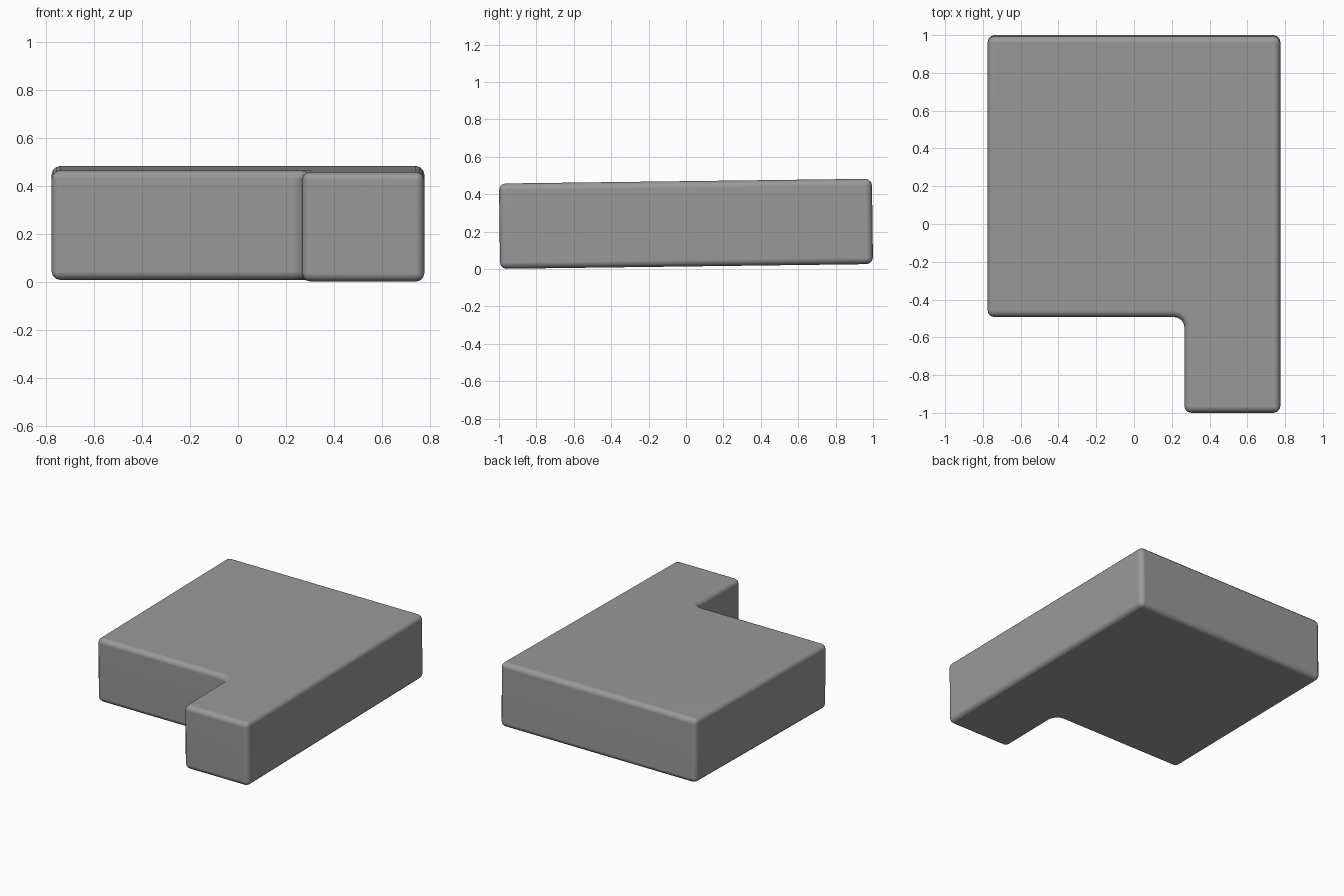
import bpy, bmesh

if "Cube" in bpy.data.objects:
    bpy.data.objects.remove(bpy.data.objects["Cube"])

# L-shaped outline: wide slab with a short arm at the front right
outline = [(-0.775, 0.997), (-0.775, -0.49), (0.267, -0.49),
           (0.267, -0.997), (0.775, -0.997), (0.775, 0.997)]
thickness = 0.456

bm = bmesh.new()
face = bm.faces.new([bm.verts.new((x, y, -thickness / 2)) for x, y in outline])
ext = bmesh.ops.extrude_face_region(bm, geom=[face])
top = [v for v in ext["geom"] if isinstance(v, bmesh.types.BMVert)]
bmesh.ops.translate(bm, verts=top, vec=(0, 0, thickness))
bmesh.ops.recalc_face_normals(bm, faces=bm.faces)

# Larger fillet in the inner corner
inner = [e for e in bm.edges
         if all(abs(v.co.x - 0.267) < 1e-4 and abs(v.co.y + 0.49) < 1e-4 for v in e.verts)]
bmesh.ops.bevel(bm, geom=inner, offset=0.055, segments=4, profile=0.5, affect='EDGES')

mesh = bpy.data.meshes.new("l_block")
bm.to_mesh(mesh)
bm.free()
block = bpy.data.objects.new("l_block", mesh)
bpy.context.collection.objects.link(block)

# Dark grey material
grey = bpy.data.materials.new("dark_grey")
grey.diffuse_color = (0.32, 0.32, 0.32, 1)
grey.use_nodes = True
grey.node_tree.nodes["Principled BSDF"].inputs["Base Color"].default_value = grey.diffuse_color
mesh.materials.append(grey)

# Slight backward rise of the whole block
block.location.z = 0.242
block.rotation_euler.x = 0.0128

# Rounded outer edges, with flat shading kept on the large faces
bpy.context.view_layer.objects.active = block
block.select_set(True)
bevel = block.modifiers.new("rounded_edges", 'BEVEL')
bevel.width = 0.035
bevel.segments = 3
bevel.limit_method = 'ANGLE'
bpy.ops.object.modifier_apply(modifier=bevel.name)
bpy.ops.object.shade_smooth_by_angle(angle=0.7)
flat = block.modifiers.new("flat_faces", 'WEIGHTED_NORMAL')
flat.keep_sharp = True
